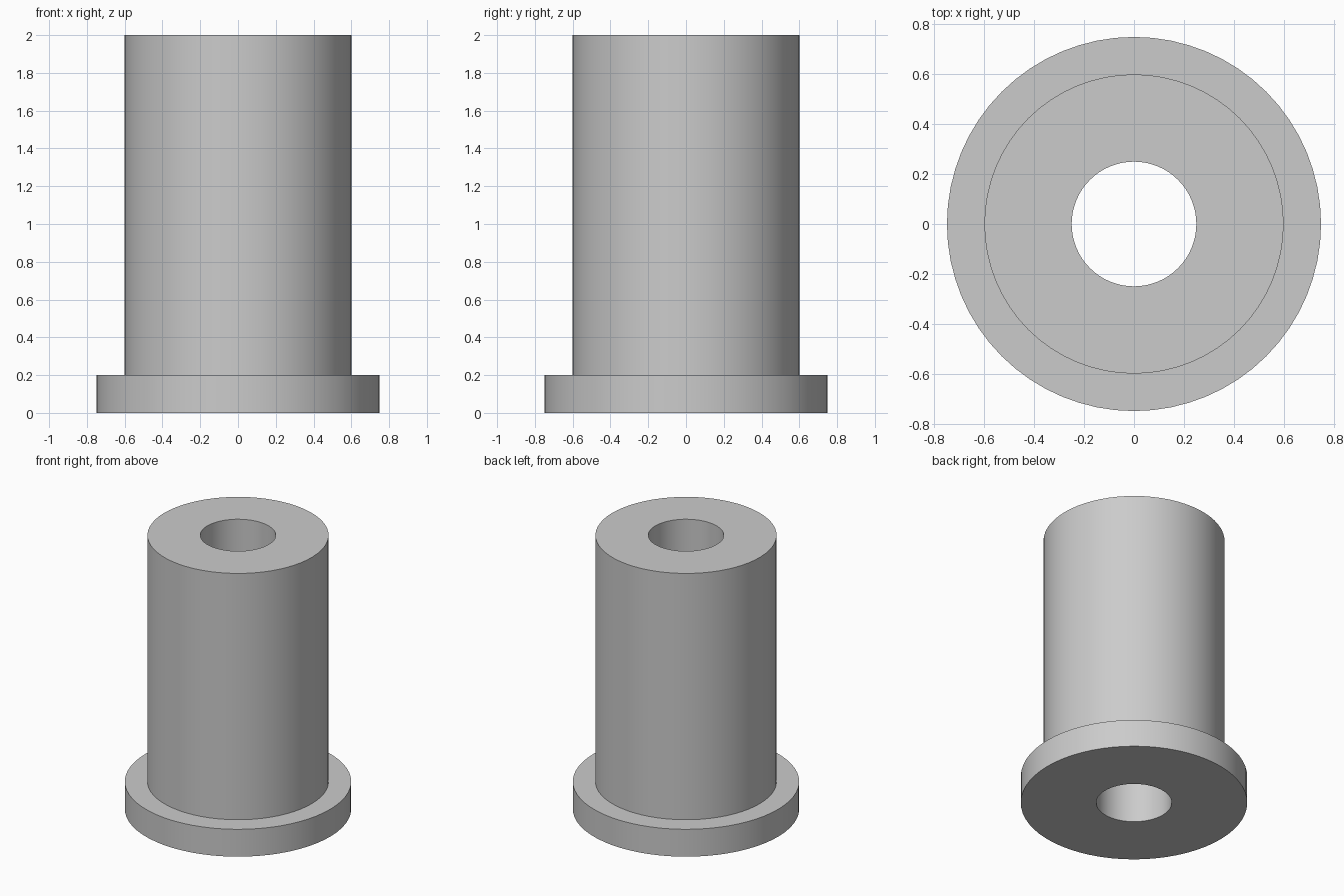
import bpy
import bmesh
import math
from mathutils import Vector

SEGMENTS = 64
BORE, BODY, FLANGE = 0.25, 0.6, 0.75    # radii
FLANGE_TOP, HEIGHT = 0.2, 2.0

cube = bpy.data.objects.get("Cube")
if cube:
    bpy.data.objects.remove(cube, do_unlink=True)


def make_material(name, colour):
    mat = bpy.data.materials.new(name)
    mat.use_nodes = True
    mat.diffuse_color = colour
    for node in mat.node_tree.nodes:
        if node.type == "BSDF_PRINCIPLED":
            node.inputs["Base Color"].default_value = colour
    return mat


def lathe(name, profile, material):
    """Spin a closed (radius, height) profile around the z axis."""
    bm = bmesh.new()
    verts = [bm.verts.new((r, 0, z)) for r, z in profile]
    edges = [bm.edges.new((v, verts[i - 1])) for i, v in enumerate(verts)]
    bmesh.ops.spin(bm, geom=verts + edges, cent=Vector(), axis=Vector((0, 0, 1)),
                   angle=math.tau, steps=SEGMENTS, use_duplicate=False)
    bmesh.ops.remove_doubles(bm, verts=bm.verts[:], dist=0.0001)
    bmesh.ops.recalc_face_normals(bm, faces=bm.faces[:])
    mesh = bpy.data.meshes.new(name)
    bm.to_mesh(mesh)
    bm.free()
    mesh.materials.append(material)
    obj = bpy.data.objects.new(name, mesh)
    bpy.context.collection.objects.link(obj)
    bpy.ops.object.select_all(action="DESELECT")
    obj.select_set(True)
    bpy.context.view_layer.objects.active = obj
    bpy.ops.object.shade_smooth_by_angle(angle=math.radians(30))
    return obj


# Sleeve with a bottom flange and a straight through bore
grey = make_material("light grey", (0.6, 0.6, 0.6, 1))
lathe("flanged_bushing", [
    (BORE, 0), (FLANGE, 0), (FLANGE, FLANGE_TOP),
    (BODY, FLANGE_TOP), (BODY, HEIGHT), (BORE, HEIGHT),
], grey)
